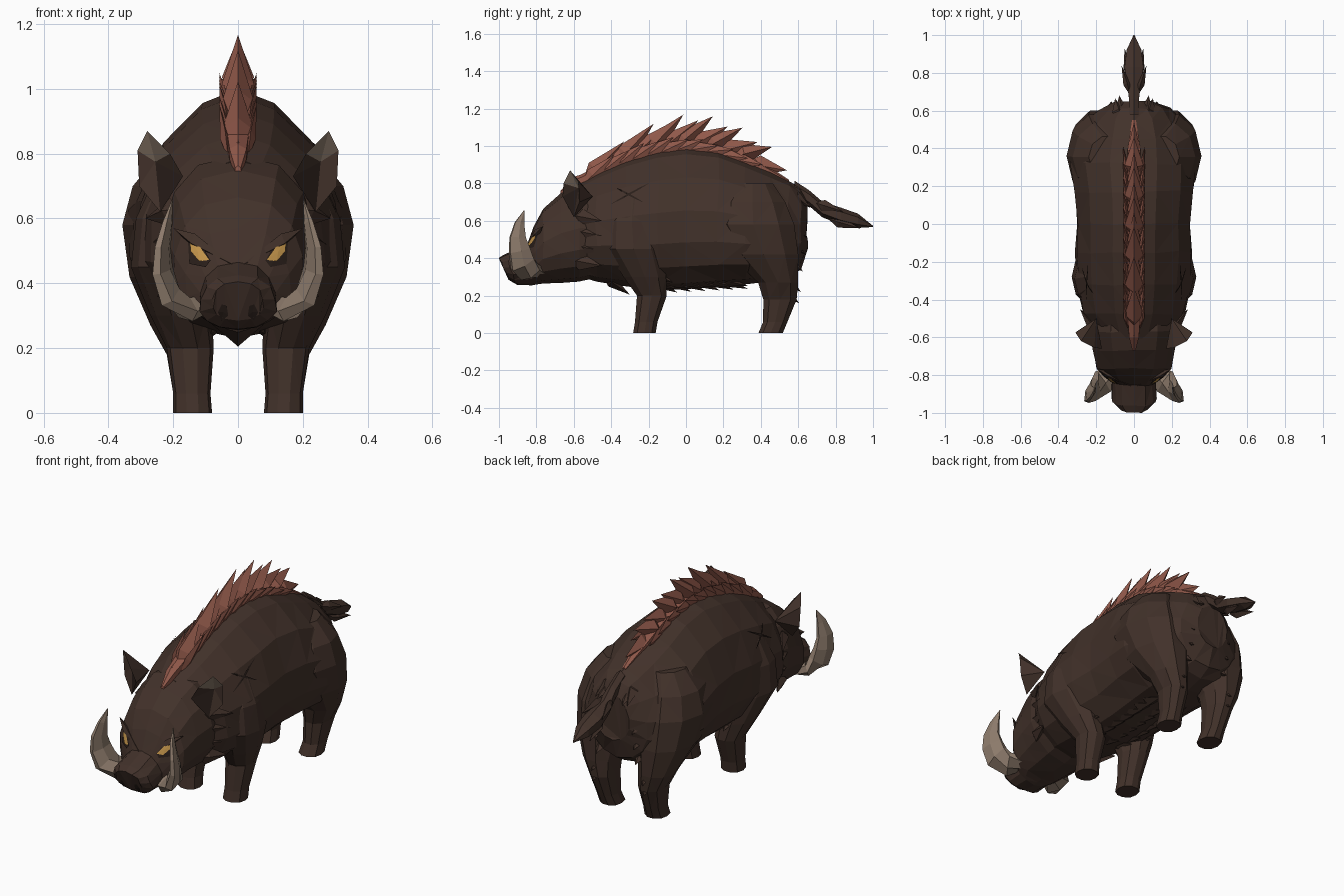
import bpy, bmesh, math, random
from mathutils import Vector
from mathutils.bvhtree import BVHTree

random.seed(4)
if "Cube" in bpy.data.objects:
    bpy.data.objects.remove(bpy.data.objects["Cube"])


def material(name, rgb):
    m = bpy.data.materials.new(name)
    m.use_nodes = True
    m.diffuse_color = (*rgb, 1)
    m.node_tree.nodes["Principled BSDF"].inputs["Base Color"].default_value = (*rgb, 1)
    return m


FUR = material("brown fur", (.054, .031, .023))
MANE = material("red bristle", (.28, .098, .068))
TUSK = material("pale horn", (.27, .2, .15))
EYE = material("amber eye", (.55, .3, .07))
DARK = material("dark skin", (.022, .013, .010))


def finish(name, bm, mats, mirror=False):
    bmesh.ops.recalc_face_normals(bm, faces=bm.faces)
    mesh = bpy.data.meshes.new(name)
    bm.to_mesh(mesh)
    obj = bpy.data.objects.new(name, mesh)
    bpy.context.collection.objects.link(obj)
    for m in mats:
        mesh.materials.append(m)
    if mirror:
        obj.modifiers.new("mirror", 'MIRROR').use_mirror_merge = False


def loft(bm, rings):
    rows = [[bm.verts.new(p) for p in r] for r in rings]
    n = len(rows[0])
    for a, b in zip(rows, rows[1:]):
        for i in range(n):
            bm.faces.new((a[i], a[(i + 1) % n], b[(i + 1) % n], b[i]))
    bm.faces.new(rows[0])
    bm.faces.new(rows[-1])


def section(y, low, top, half, mid, power, tilt=0, n=14, jitter=0):
    # Upright ring across the body, leaning back by tilt at the bottom
    pts = []
    for i in range(n):
        a = math.tau * i / n + math.pi / 2
        c, s = math.cos(a), math.sin(a)
        x = half * math.copysign(abs(c) ** (power if s > 0 else .9), c)
        z = mid + s * ((top - mid) if s > 0 else (mid - low))
        j = random.uniform(-jitter, jitter)
        pts.append(Vector((x + j * c, y + tilt * (top - z) + j, z)))
    return pts


def spike(bm, base, tip, wide, thick, side=(1, 0, 0)):
    # Pointed tuft: a stretched four-sided bipyramid
    base, tip, side = Vector(base), Vector(tip), Vector(side)
    d = tip - base
    up = d.cross(side).normalized() * thick
    side = side.normalized() * wide
    m = base + d * .35
    ring = [bm.verts.new(m + o) for o in (side, up, -side, -up)]
    ends = [bm.verts.new(base), bm.verts.new(tip)]
    for i in range(4):
        for e in ends:
            bm.faces.new((ring[i], ring[(i + 1) % 4], e))


# Body: y, low, top, half width
BODY = [(-.6, .31, .785, .2), (-.48, .275, .86, .27), (-.32, .25, .93, .305), (-.15, .23, .98, .315),
        (0, .235, 1, .31), (.17, .25, .98, .325), (.32, .26, .925, .345), (.45, .275, .865, .32),
        (.55, .3, .815, .26), (.61, .34, .775, .19), (.645, .45, .71, .1)]
bm = bmesh.new()
loft(bm, [section(y, l, t, w, l + (t - l) * .42, 1.22, jitter=.008) for y, l, t, w in BODY])
bmesh.ops.triangulate(bm, faces=bm.faces)
body_tree = BVHTree.FromBMesh(bm)
finish("body", bm, [FUR])


def back(y):
    for a, b in zip(BODY, BODY[1:]):
        if y <= b[0]:
            return a[2] + (b[2] - a[2]) * (y - a[0]) / (b[0] - a[0])
    return BODY[-1][2]


# Head and snout: y, low, top, half width, tilt
HEAD = [(-1, .285, .405, .08, .45), (-.965, .258, .425, .12, .35), (-.855, .255, .465, .118, .15),
        (-.815, .26, .57, .165, .06), (-.765, .265, .665, .2, 0), (-.67, .268, .75, .22, 0),
        (-.57, .275, .795, .24, 0), (-.46, .3, .79, .225, 0)]
bm = bmesh.new()
loft(bm, [section(y, l, t, w, l + (t - l) * .42, .78, k, jitter=.004) for y, l, t, w, k in HEAD])
bmesh.ops.triangulate(bm, faces=bm.faces)
head_tree = BVHTree.FromBMesh(bm)
finish("head", bm, [FUR])


# Legs: z, y range, x range
def leg(name, rows, n=10):
    bm = bmesh.new()
    rings = []
    for z, ya, yb, xa, xb in rows:
        square = .25 if z < .25 else 0
        ring = []
        for i in range(n):
            c, s = math.cos(math.tau * i / n), math.sin(math.tau * i / n)
            f = 1 / max(abs(c), abs(s)) ** square
            ring.append(((xa + xb + c * f * (xb - xa)) / 2, (ya + yb + s * f * (yb - ya)) / 2, z))
        rings.append(ring)
    loft(bm, rings)
    bmesh.ops.triangulate(bm, faces=bm.faces)
    finish(name, bm, [FUR], True)


leg("front_legs", [(0, -.285, -.16, .08, .2), (.06, -.275, -.15, .085, .2), (.2, -.265, -.1, .075, .22),
                   (.3, -.34, -.1, .08, .27), (.45, -.44, -.12, .1, .33), (.6, -.43, -.15, .1, .315),
                   (.72, -.38, -.18, .1, .26), (.8, -.32, -.24, .1, .18)])
leg("hind_legs", [(0, .385, .52, .08, .2), (.06, .41, .545, .09, .2), (.18, .41, .595, .085, .22),
                  (.27, .38, .605, .075, .27), (.42, .22, .61, .04, .335), (.58, .13, .59, .02, .357),
                  (.7, .17, .54, .02, .325), (.8, .24, .47, .03, .24)])

# Mane: a low ridge with overlapping bristles
bm = bmesh.new()
ridge = [(-.67, .755, .01), (-.6, .805, .03)] + [(y / 20, back(y / 20), .038) for y in range(-10, 11, 3)]
ridge += [(.55, .81, .012)]
loft(bm, [section(y, z - .04, z + w * .8, w, z - .005, 1, n=6) for y, z, w in ridge])
COUNT = 13
for i in range(COUNT):
    f = i / (COUNT - 1)
    y = -.64 + .95 * f
    tip_y = y + .23
    high = .025 + .12 * math.sin(math.pi * f ** .95) ** .5 + .03 * (i % 2) + .05 * (f - .5)
    spike(bm, (0, y, back(y) - .02), (0, tip_y, back(tip_y) + high), .035 + .015 * (i % 2), .055)
    if 0 < i < COUNT - 1:
        for s in (-1, 1):
            spike(bm, (s * .03, y, back(y) - .025), (s * .058, tip_y - .05, back(tip_y) + high * .3), .015, .04)
finish("mane", bm, [MANE])

# Tail: a drooping stem with a broad brush
bm = bmesh.new()
TAIL = [(.58, .77, .03, .045), (.66, .72, .03, .042), (.73, .66, .04, .042), (.83, .625, .058, .045),
        (.92, .6, .045, .038), (1, .57, .003, .003)]
loft(bm, [section(y, z - h, z + h, w, z, 1, n=6) for y, z, w, h in TAIL])
for s in (-1, 1):
    spike(bm, (s * .02, .68, .7), (s * .066, .84, .65), .02, .03)
    spike(bm, (s * .02, .76, .61), (s * .05, .93, .56), .025, .03)
finish("tail", bm, [FUR])

# Tusks: crescent blades; x, y, z, width and depth radii
bm = bmesh.new()
TUSKS = [(.1, -.78, .33, .03, .05), (.165, -.835, .325, .036, .075), (.212, -.875, .37, .036, .075),
         (.233, -.89, .44, .026, .066), (.232, -.9, .51, .02, .05), (.217, -.89, .585, .013, .03),
         (.203, -.865, .655, .002, .002)]
rings = []
for i, (x, y, z, rx, ry) in enumerate(TUSKS):
    a, b = Vector(TUSKS[max(0, i - 1)][:3]), Vector(TUSKS[min(len(TUSKS) - 1, i + 1)][:3])
    along = (b - a).normalized()
    blade = Vector((-.35, .94, 0))
    deep = (blade - along * along.dot(blade)).normalized()
    wide = deep.cross(along)
    rings.append([Vector((x, y, z)) + wide * rx * math.cos(math.tau * k / 6) + deep * ry * math.sin(math.tau * k / 6)
                  for k in range(6)])
loft(bm, rings)
finish("tusks", bm, [TUSK], True)

# Ears: cupped fans with pale tips
bm = bmesh.new()
rim = [bm.verts.new(p) for p in [(.28, -.62, .87), (.31, -.575, .81), (.305, -.57, .7), (.24, -.6, .62),
                                 (.17, -.66, .73), (.21, -.655, .8)]]
cup, rear = bm.verts.new((.255, -.575, .775)), bm.verts.new((.2, -.5, .73))
for i in range(6):
    a, b = rim[i], rim[(i + 1) % 6]
    inner = bm.faces.new((a, b, cup))
    inner.material_index = 1 if rim[0] in (a, b) else 2 if i == 3 else 0
    bm.faces.new((b, a, rear))
finish("ears", bm, [FUR, TUSK, DARK], True)


# Thin plates laid on the skin
def plate(name, tree, corners, mat, ray, lift):
    bm = bmesh.new()
    ray = Vector(ray)
    mid = sum((Vector(c) for c in corners), Vector()) / len(corners)
    pts = []
    for c in [mid] + [Vector(c) for c in corners]:
        hit = tree.ray_cast(c - ray * 2, ray)[0]
        pts.append(bm.verts.new((hit or c) - ray * lift))
    for i in range(1, len(pts)):
        bm.faces.new((pts[0], pts[i], pts[i % len(corners) + 1]))
    finish(name, bm, [mat], True)


def front(pts):
    return [(x, 0, z) for x, z in pts]


plate("eye_sockets", head_tree, front([(.085, .47), (.1, .45), (.15, .46), (.155, .54), (.11, .515)]),
      DARK, (0, 1, 0), .004)
plate("eyes", head_tree, front([(.088, .472), (.12, .468), (.147, .5), (.148, .534), (.115, .51)]),
      EYE, (0, 1, 0), .009)
plate("nostrils", head_tree, front([(.03, .3), (.05, .285), (.062, .31), (.05, .335), (.035, .33)]),
      DARK, (0, 1, 0), .004)
for ya, za, yb, zb in [(-.4, .69, -.2, .8), (-.37, .775, -.23, .7)]:
    for k in range(4):
        u, v = k / 4, (k + 1) / 4
        w0, w1 = [.005 * math.sin(math.pi * t) + .001 for t in (u, v)]
        p, q = [(ya + (yb - ya) * t, za + (zb - za) * t) for t in (u, v)]
        plate("scar", body_tree, [(0, p[0], p[1] - w0), (0, q[0], q[1] - w1), (0, q[0], q[1] + w1),
                                  (0, p[0], p[1] + w0)], DARK, (-1, 0, 0), .006)

# Brows
bm = bmesh.new()
spike(bm, (.2, -.765, .57), (.01, -.86, .455), .025, .02, (0, -.4, 1))
finish("brows", bm, [FUR], True)

# Shaggy tufts on cheeks, elbows, hocks and rump
bm = bmesh.new()
for i in range(4):
    z = .36 + .08 * i
    spike(bm, (.17, -.62, z + .03), (.25 + .012 * i, -.45, z), .045, .03, (0, .3, 1))
for i in range(3):
    z = .27 + .07 * i
    spike(bm, (.17 + .02 * i, -.2, z + .06), (.18 + .03 * i, -.07, z), .035, .03)
for z, y in [(.16, .6), (.22, .61), (.33, .62), (.42, .635), (.51, .645)]:
    spike(bm, (.13, y - .11, z + .09), (.12 + .04 * (z < .3), y + .005, z), .05, .03)
spike(bm, (.07, .55, .76), (.1, .665, .67), .035, .03)
finish("side_tufts", bm, [FUR], True)

# Belly, chin and rump fur
bm = bmesh.new()
for i in range(7):
    y = -.2 + .075 * i
    for x in (-.08, 0, .08):
        spike(bm, (x, y - .08, .29), (x * 1.1, y + .08, .212 + .004 * i + .2 * abs(x)), .045, .025)
spike(bm, (0, -.45, .31), (0, -.3, .205), .08, .03)
for x in (-.06, 0, .06):
    spike(bm, (x, .57, .79 - abs(x)), (x * 1.3, .68, .73 - abs(x)), .03, .02)
finish("belly_fur", bm, [FUR])
